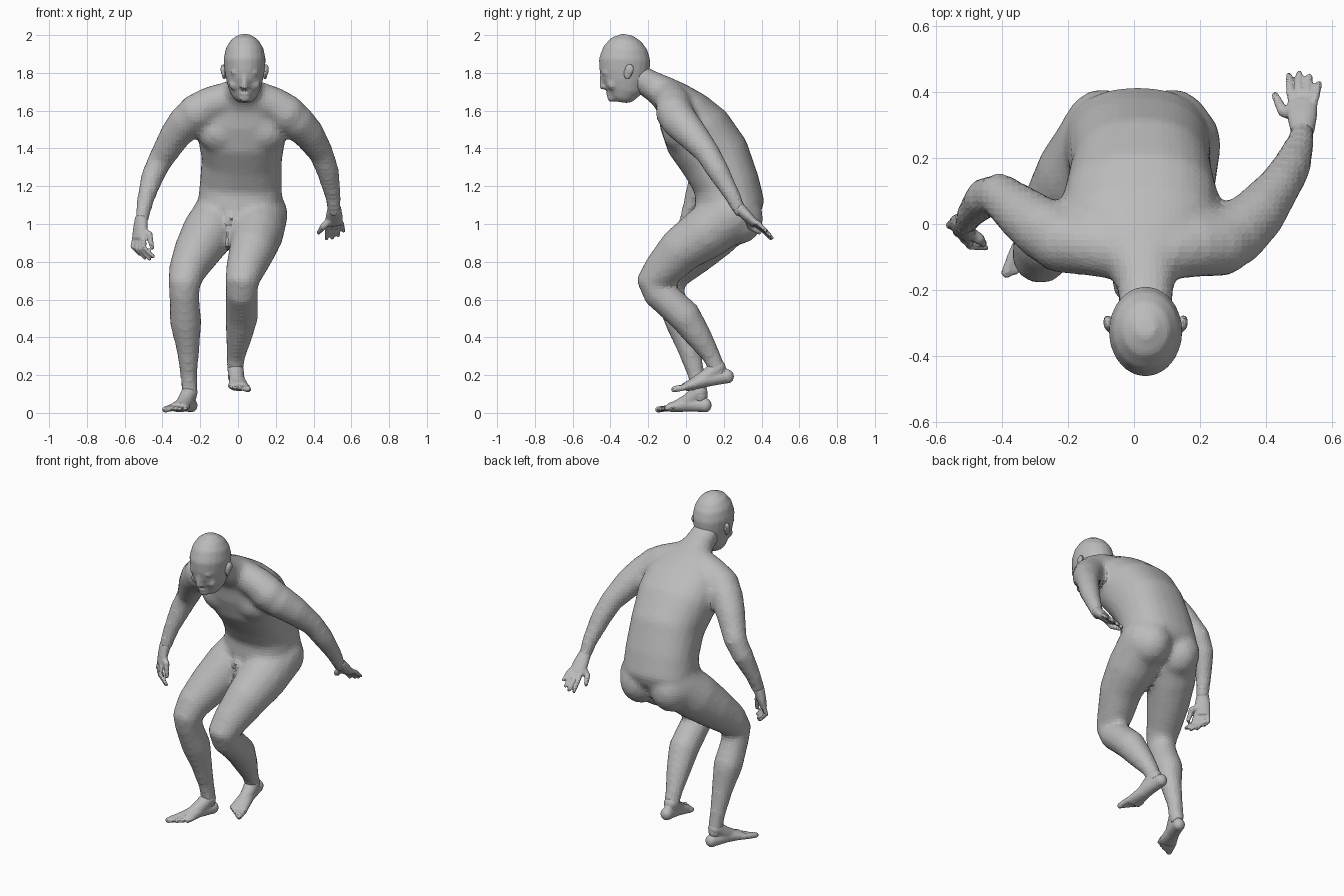
import bpy, bmesh, math
from mathutils import Vector, Matrix

cube = bpy.data.objects.get("Cube")
if cube:
    bpy.data.objects.remove(cube, do_unlink=True)

skin = bpy.data.materials.new("grey skin")
skin.use_nodes = True
GREY = (0.5, 0.5, 0.5, 1)
skin.diffuse_color = GREY
skin.node_tree.nodes["Principled BSDF"].inputs["Base Color"].default_value = GREY


def tube(bm, rings, side=(1, 0, 0), sides=16, power=2):
    """Loft superellipse rings (centre, half width, half depth) along a path."""
    centres = [Vector(ring[0]) for ring in rings]
    loops = []
    for i, (centre, wide, deep) in enumerate(rings):
        along = (centres[min(i + 1, len(rings) - 1)] - centres[max(i - 1, 0)]).normalized()
        u = Vector(side)
        u = (u - along * u.dot(along)).normalized()
        v = along.cross(u)
        loop = []
        for k in range(sides):
            c, s = math.cos(math.tau * k / sides), math.sin(math.tau * k / sides)
            c = math.copysign(abs(c) ** (2 / power), c)
            s = math.copysign(abs(s) ** (2 / power), s)
            loop.append(bm.verts.new(centres[i] + u * wide * c + v * deep * s))
        loops.append(loop)
    for low, high in zip(loops, loops[1:]):
        for k in range(sides):
            n = (k + 1) % sides
            bm.faces.new((low[k], low[n], high[n], high[k]))
    bm.faces.new(loops[0][::-1])
    bm.faces.new(loops[-1])


def limb(bm, points, **options):
    """Round tube from (x, y, z, radius) points, with ball ends."""
    tube(bm, [(p[:3], p[3], p[3]) for p in points], **options)
    for p in (points[0], points[-1]):
        ball(bm, p[:3], (p[3],) * 3)


def ball(bm, centre, radii, tilt=0):
    matrix = (Matrix.Translation(centre) @ Matrix.Rotation(tilt, 4, 'X')
              @ Matrix.Diagonal((*radii, 1)))
    bmesh.ops.create_uvsphere(bm, u_segments=16, v_segments=10, radius=1, matrix=matrix)


def finish(name, bm, voxel, rounds):
    """Fuse the overlapping volumes into one faceted skin and relax it."""
    bmesh.ops.recalc_face_normals(bm, faces=bm.faces)
    mesh = bpy.data.meshes.new(name)
    bm.to_mesh(mesh)
    bm.free()
    mesh.materials.append(skin)
    obj = bpy.data.objects.new(name, mesh)
    bpy.context.collection.objects.link(obj)
    fuse = obj.modifiers.new("fuse", 'REMESH')
    fuse.mode = 'VOXEL'
    fuse.voxel_size = voxel
    relax = obj.modifiers.new("relax", 'SMOOTH')
    relax.factor = 0.5
    relax.iterations = rounds


# Body: trunk leaning forward, from seat to neck
body = bmesh.new()
trunk = [
    ((.01, .25, .985), .15, .11), ((.01, .235, 1.035), .205, .165),
    ((.01, .23, 1.1), .225, .187), ((.015, .215, 1.21), .217, .174),
    ((.02, .155, 1.35), .213, .188), ((.02, .06, 1.485), .237, .188),
    ((.02, -.015, 1.59), .235, .15), ((.025, -.075, 1.665), .17, .105),
    ((.03, -.13, 1.705), .105, .085), ((.035, -.2, 1.745), .083, .074),
    ((.035, -.27, 1.785), .08, .072)]
tube(body, trunk, sides=24, power=2.3)
for x in (-.085, .125):
    ball(body, (x, -.05, 1.465), (.12, .07, .1), .5)      # chest muscle
for x in (-.095, .115):
    ball(body, (x, .27, 1.03), (.125, .14, .14))          # buttock
ball(body, (-.035, .06, 1.025), (.03, .045, .035))        # groin

# Shoulder girdle: one arch from shoulder to shoulder below the neck
limb(body, [(-.22, -.05, 1.59, .1), (-.14, -.06, 1.635, .096), (-.05, -.08, 1.665, .09),
            (.03, -.09, 1.675, .09), (.11, -.08, 1.665, .09), (.19, -.065, 1.63, .096),
            (.26, -.06, 1.585, .1)], side=(0, 1, 0))

# Arms: both swung back, elbows out
limb(body, [(.25, -.06, 1.585, .1), (.31, -.03, 1.54, .097), (.375, .03, 1.475, .085),
            (.44, .115, 1.375, .066), (.475, .17, 1.28, .06), (.503, .245, 1.15, .044),
            (.51, .285, 1.07, .036)])
limb(body, [(-.21, -.05, 1.59, .1), (-.275, -.015, 1.54, .096), (-.335, .03, 1.465, .084),
            (-.41, .09, 1.34, .067), (-.45, .08, 1.26, .062), (-.49, .035, 1.13, .046),
            (-.51, .0, 1.02, .036)])

# Legs: knees bent, the left foot lifted
limb(body, [(.12, .24, 1.05, .145), (.1, .1, .95, .142), (.075, -.03, .86, .123),
            (.035, -.13, .75, .102), (.02, -.178, .69, .088), (.02, -.15, .64, .086),
            (.02, -.085, .585, .087), (.02, -.005, .51, .088), (.005, .07, .4, .07),
            (-.01, .135, .3, .05), (-.015, .17, .22, .044)])
limb(body, [(-.09, .24, 1.05, .145), (-.16, .14, .95, .142), (-.22, .04, .85, .123),
            (-.27, -.06, .75, .099), (-.285, -.1, .68, .085), (-.284, -.088, .63, .08),
            (-.282, -.065, .57, .08), (-.277, -.025, .48, .085), (-.265, .015, .34, .062),
            (-.26, .055, .2, .046), (-.255, .075, .09, .044)])
finish("body", body, .019, 5)

# Head: skull and jaw as stacked rings, face built on the front
CX = .035
head = bmesh.new()
skull = [(1.645, -.345, .035, .035), (1.665, -.342, .064, .06), (1.71, -.328, .1, .083),
         (1.76, -.325, .122, .097), (1.81, -.325, .133, .106), (1.87, -.325, .137, .112),
         (1.93, -.32, .118, .1), (1.975, -.315, .082, .072), (2.002, -.31, .03, .03)]
tube(head, [((CX, y, z), wide, deep) for z, y, deep, wide in skull], sides=20)
limb(head, [(CX, -.444, 1.79, .012), (CX, -.447, 1.755, .014), (CX, -.442, 1.728, .018)], sides=10)
ball(head, (CX, -.39, 1.667), (.034, .028, .022))         # chin
ball(head, (CX, -.408, 1.692), (.03, .017, .014))         # mouth
for s in (-1, 1):
    ball(head, (CX + s * .04, -.424, 1.802), (.036, .022, .012))    # brow
    ball(head, (CX + s * .05, -.39, 1.738), (.034, .03, .03))       # cheek
    ball(head, (CX + s * .016, -.434, 1.725), (.011, .014, .01))    # nostril
finish("head", head, .011, 3)

for s, label in ((1, "left"), (-1, "right")):
    ear = bmesh.new()
    ball(ear, (CX + s * .108, -.305, 1.806), (.014, .024, .044), -.2)
    ball(ear, (CX + s * .116, -.298, 1.818), (.012, .024, .03), -.2)
    finish(label + "_ear", ear, .008, 2)


def hand(name, wrist, knuckles, tips, across, thumb, curl):
    """Flat palm, four jointed fingers fanned over `across`, and a thumb path."""
    bm = bmesh.new()
    wrist, knuckles, tips = Vector(wrist), Vector(knuckles), Vector(tips)
    across, curl = Vector(across).normalized(), Vector(curl)
    middle = wrist.lerp(knuckles, .55)
    tube(bm, [(wrist, .035, .033), (middle, .046, .028), (knuckles, .047, .021)], side=across)
    for k, reach in enumerate((.88, 1, .95, .75)):
        spread = (k - 1.5) * .024
        root = knuckles + across * spread
        end = root + (tips - knuckles) * reach + across * spread * .35
        joint = root.lerp(end, .5) - curl * .5
        base = root.lerp(wrist, .15)
        limb(bm, [(*base, .014), (*joint, .013), (*(end + curl * .5), .0105)], sides=8)
    limb(bm, [(*middle, .022), (*thumb[0], .018), (*thumb[1], .012)], sides=8)
    finish(name, bm, .007, 2)


hand("left_hand", (.51, .275, 1.09), (.508, .365, 1.0), (.515, .45, .94),
     (1, -.15, .35), ((.45, .34, .985), (.427, .388, .955)), (0, .004, -.016))
hand("right_hand", (-.51, .005, 1.04), (-.525, -.02, .92), (-.495, -.045, .815),
     (-.6, .6, 0), ((-.468, -.045, .945), (-.455, -.06, .875)), (.03, .01, 0))


def foot(name, heel, ball_of_foot, toe, ankle):
    """Heel, arch and instep loft, then five toes, big toe on the inner side."""
    bm = bmesh.new()
    heel, front, toe = Vector(heel), Vector(ball_of_foot), Vector(toe)
    inner = -1 if name == "left_foot" else 1
    forward = (front - heel).normalized()
    across = forward.cross(Vector((0, 0, 1))).normalized() * -inner
    arch = heel.lerp(front, .5) + Vector((0, 0, .012))
    tube(bm, [(heel, .036, .036), (arch, .042, .04), (front, .056, .025)], side=across)
    ball(bm, heel, (.037, .037, .038))
    instep = front.lerp(arch, .35) + Vector((0, 0, .006))
    limb(bm, [(*ankle, .043), (*(arch + Vector((0, 0, .012))), .041), (*instep, .026)])
    for k, reach in enumerate((1, .95, .82, .66, .48)):
        size = .018 if k == 0 else .0135
        root = front - across * (.04 - k * .021) - forward * k * .008
        limb(bm, [(*root, size), (*(root + (toe - front) * reach), size)], sides=8)
    finish(name, bm, .0085, 2)


foot("left_foot", (-.018, .218, .193), (.005, -.005, .137), (.012, -.066, .125),
     (-.014, .168, .24))
foot("right_foot", (-.25, .1, .04), (-.318, -.085, .028), (-.347, -.16, .018),
     (-.256, .072, .11))
